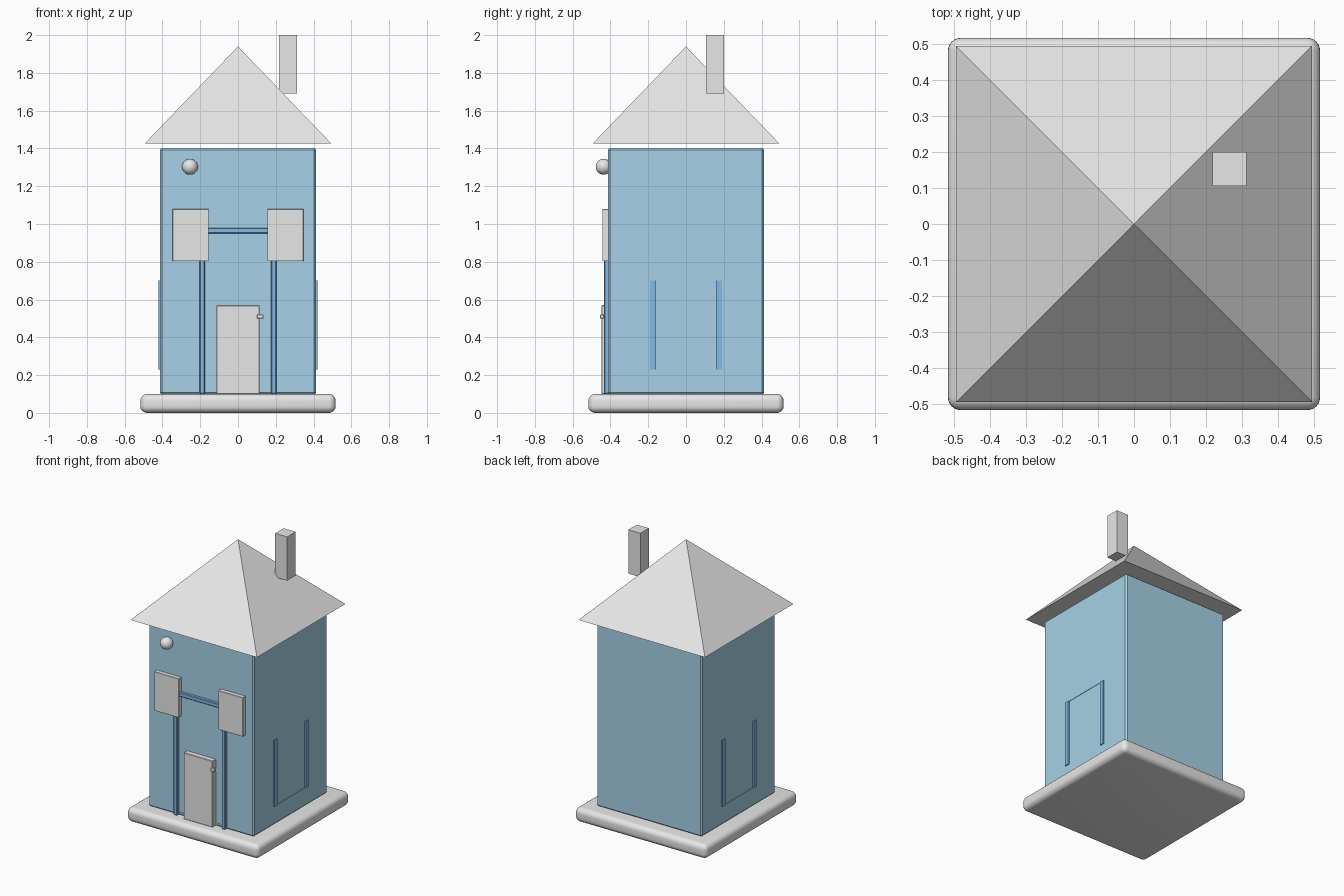
import bpy, bmesh
from math import pi, sqrt
from mathutils import Matrix

old = bpy.data.objects.get("Cube")
if old:
    bpy.data.objects.remove(old, do_unlink=True)


def material(name, rgb):
    mat = bpy.data.materials.new(name)
    mat.use_nodes = True
    color = (*rgb, 1.0)
    mat.diffuse_color = color
    mat.node_tree.nodes["Principled BSDF"].inputs["Base Color"].default_value = color
    return mat


pale = material("pale grey", (0.8, 0.8, 0.8))
wall_blue = material("wall blue", (0.39, 0.65, 0.81))
trim_blue = material("trim blue", (0.23, 0.5, 0.82))


def finish(name, bm, mat, smooth=False):
    mesh = bpy.data.meshes.new(name)
    bm.to_mesh(mesh)
    bm.free()
    mesh.materials.append(mat)
    ob = bpy.data.objects.new(name, mesh)
    bpy.context.collection.objects.link(ob)
    if smooth:
        bpy.ops.object.select_all(action='DESELECT')
        ob.select_set(True)
        bpy.context.view_layer.objects.active = ob
        bpy.ops.object.shade_smooth_by_angle(angle=pi / 6)
    return ob


def box(name, xs, ys, zs, mat, bevel=0, segments=1, smooth=False):
    """Box spanning three (low, high) ranges, with optional rounded edges."""
    spans = (xs, ys, zs)
    size = [b - a for a, b in spans]
    mid = [(a + b) / 2 for a, b in spans]
    bm = bmesh.new()
    bmesh.ops.create_cube(bm, size=1,
                          matrix=Matrix.Translation(mid) @ Matrix.Diagonal((*size, 1)))
    if bevel:
        bmesh.ops.bevel(bm, geom=bm.edges[:], offset=bevel, segments=segments,
                        profile=0.5, affect='EDGES')
    return finish(name, bm, mat, smooth)


def mirrored(span, side):
    return tuple(sorted(side * v for v in span))


# Rounded plinth
box("base", (-.517, .517), (-.517, .517), (0, .1), pale, .036, 6, True)

# House body with shallow recessed panels on the front and both sides
W = .413
body = box("body", (-W, W), (-W, W), (.098, 1.403), wall_blue, .01)
cutters = [box("front_recess", (-.18, .18), (-.5, -W + .003), (.12, .96), wall_blue)]
for side in (-1, 1):
    cutters.append(box("side_recess", mirrored((W - .003, .5), side),
                       (-.175, .175), (.23, .7), wall_blue))
for cutter in cutters:
    cut = body.modifiers.new("recess", 'BOOLEAN')
    cut.operation = 'DIFFERENCE'
    cut.solver = 'EXACT'
    cut.object = cutter
    bpy.context.view_layer.objects.active = body
    bpy.ops.object.modifier_apply(modifier=cut.name)
    bpy.data.objects.remove(cutter, do_unlink=True)

# Pyramid roof, floating just above the walls
low, high, half = 1.425, 1.94, .495
bm = bmesh.new()
bmesh.ops.create_cone(bm, cap_ends=True, segments=4, radius1=half * sqrt(2), radius2=0,
                      depth=high - low,
                      matrix=Matrix.Translation((0, 0, (low + high) / 2))
                      @ Matrix.Rotation(pi / 4, 4, 'Z'))
bmesh.ops.remove_doubles(bm, verts=bm.verts[:], dist=.0001)
finish("roof", bm, pale)

box("chimney", (.218, .312), (.105, .2), (1.69, 2.0), pale)

# Door and handle
box("door", (-.114, .114), (-.447, -.4), (.1, .57), pale, .003)
box("door_handle", (.1, .135), (-.455, -.435), (.5, .52), pale, .002)

# Front trim, windows and the slim posts on the side walls
box("front_beam", (-.2, .2), (-.434, -.4), (.95, .98), trim_blue, .004)
for side, label in ((1, "left"), (-1, "right")):
    box("front_post_" + label, mirrored((.174, .203), side), (-.434, -.4),
        (.1, .98), trim_blue, .005)
    box("window_" + label, mirrored((.155, .347), side), (-.443, -.4),
        (.803, 1.08), pale, .002)
    for y, end in ((-.175, "front"), (.175, "back")):
        box("side_post_" + label + "_" + end, mirrored((.4, .42), side),
            (y - .015, y + .015), (.23, .7), trim_blue)

# Round lamp high on the front wall
bm = bmesh.new()
bmesh.ops.create_uvsphere(bm, u_segments=32, v_segments=16, radius=.042,
                          matrix=Matrix.Translation((-.254, -.436, 1.303)))
finish("lamp", bm, pale, True)
